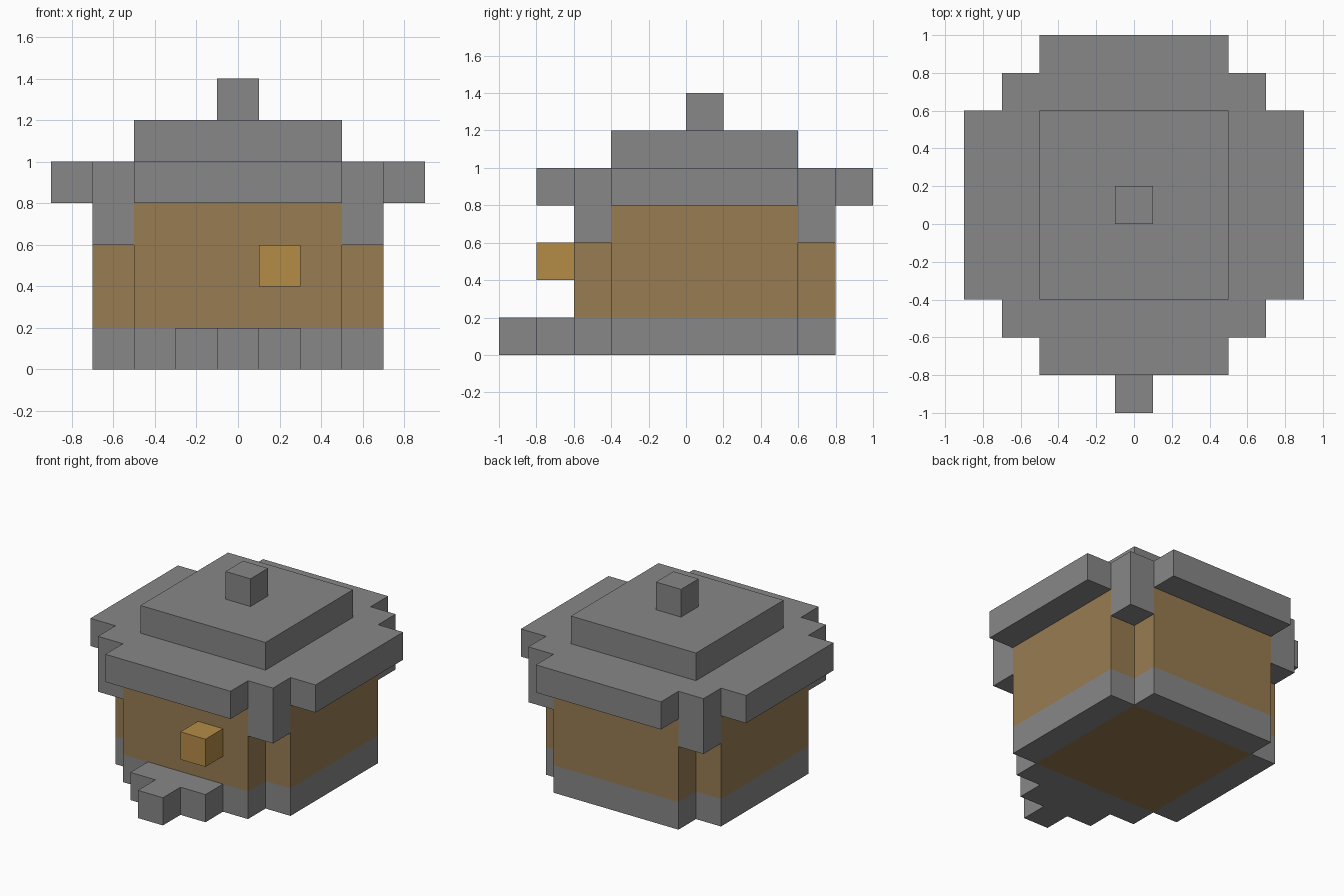
import bpy
import bmesh

if "Cube" in bpy.data.objects:
    bpy.data.objects.remove(bpy.data.objects["Cube"])

CY = 0.1   # depth of the house centre


def material(name, rgb):
    mat = bpy.data.materials.new(name)
    mat.use_nodes = True
    mat.diffuse_color = (*rgb, 1)
    mat.node_tree.nodes["Principled BSDF"].inputs["Base Color"].default_value = (*rgb, 1)
    return mat


STONE = material("grey stone", (0.242, 0.242, 0.242))
WOOD = material("brown wood", (0.313, 0.202, 0.083))
BRASS = material("golden brown", (0.462, 0.262, 0.062))


def prism(name, outline, z0, z1, mat):
    """Extrude a counter-clockwise outline from z0 up to z1."""
    bm = bmesh.new()
    face = bm.faces.new([bm.verts.new((x, y, z0)) for x, y in outline])
    new = bmesh.ops.extrude_face_region(bm, geom=[face], use_keep_orig=True)["geom"]
    top = [v for v in new if isinstance(v, bmesh.types.BMVert)]
    bmesh.ops.translate(bm, verts=top, vec=(0, 0, z1 - z0))
    bmesh.ops.recalc_face_normals(bm, faces=bm.faces)
    mesh = bpy.data.meshes.new(name)
    bm.to_mesh(mesh)
    bm.free()
    mesh.materials.append(mat)
    obj = bpy.data.objects.new(name, mesh)
    bpy.context.collection.objects.link(obj)
    return obj


def box(name, x0, x1, y0, y1, z0, z1, mat):
    return prism(name, [(x0, y0), (x1, y0), (x1, y1), (x0, y1)], z0, z1, mat)


def stepped(quarter):
    """Mirror one quarter of a stepped outline around the house centre."""
    half = quarter + [(-x, y) for x, y in reversed(quarter)]
    full = half + [(x, -y) for x, y in reversed(half)]
    return [(x, CY + y) for x, y in full]


# Floor and the plinth around it
box("floor", -0.5, 0.5, CY - 0.5, CY + 0.5, 0, 0.2, WOOD)
for name, s in (("left", 1), ("right", -1)):
    x0, x1 = sorted((0.5 * s, 0.7 * s))
    box(name + "_plinth", x0, x1, CY - 0.5, CY + 0.5, 0, 0.2, STONE)
for name, s in (("back", 1), ("front", -1)):
    y0, y1 = sorted((0.5 * s, 0.7 * s))
    box(name + "_plinth", -0.5, 0.5, CY + y0, CY + y1, 0, 0.2, STONE)

# Walls with notched corners
prism("walls", stepped([(0.7, 0.5), (0.5, 0.5), (0.5, 0.7)]), 0.2, 0.8, WOOD)

# Eave blocks filling the top of each notch
for side, sx in (("left", 1), ("right", -1)):
    for end, sy in (("back", 1), ("front", -1)):
        x0, x1 = sorted((0.5 * sx, 0.7 * sx))
        y0, y1 = sorted((0.5 * sy, 0.7 * sy))
        box(f"{end}_{side}_eave", x0, x1, CY + y0, CY + y1, 0.6, 0.8, STONE)

# Roof tiers and finial
prism("lower_roof",
      stepped([(0.9, 0.5), (0.7, 0.5), (0.7, 0.7), (0.5, 0.7), (0.5, 0.9)]),
      0.8, 1.0, STONE)
box("upper_roof", -0.5, 0.5, CY - 0.5, CY + 0.5, 1.0, 1.2, STONE)
box("roof_finial", -0.1, 0.1, CY - 0.1, CY + 0.1, 1.2, 1.4, STONE)

# Stepped doorstep and door knob
side = [(0.1, -1), (0.1, -0.8), (0.3, -0.8), (0.3, -0.6)]
prism("doorstep", side + [(-x, y) for x, y in reversed(side)], 0, 0.2, STONE)
box("door_knob", 0.1, 0.3, -0.8, -0.6, 0.4, 0.6, BRASS)
